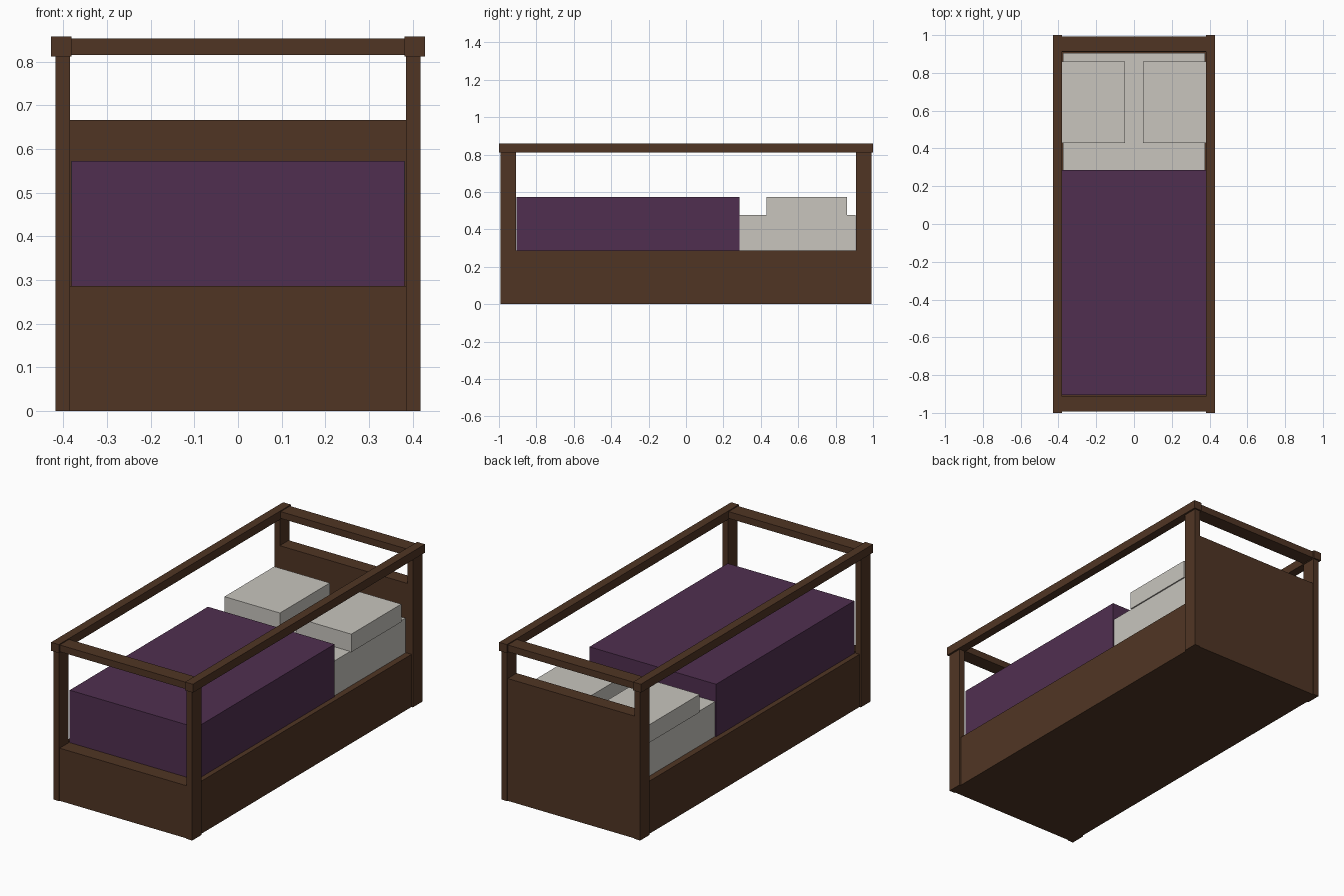
import bpy

if "Cube" in bpy.data.objects:
    bpy.data.objects.remove(bpy.data.objects["Cube"])


def linear(c):
    c /= 255
    return c / 12.92 if c <= 0.04045 else ((c + 0.055) / 1.055) ** 2.4


def material(name, rgb):
    m = bpy.data.materials.new(name)
    m.diffuse_color = (*[linear(c) for c in rgb], 1)
    m.use_nodes = True
    m.node_tree.nodes["Principled BSDF"].inputs["Base Color"].default_value = m.diffuse_color
    return m


WOOD = material("dark wood", (80, 53, 36))
PURPLE = material("purple cloth", (80, 47, 80))
LINEN = material("off white linen", (200, 197, 190))


def box(name, x, y, z, mat):
    """Box from (min, max) ranges on each axis."""
    bpy.ops.mesh.primitive_cube_add(size=1)
    ob = bpy.context.object
    ob.name = name
    for v in ob.data.vertices:
        v.co = [r[0] if c < 0 else r[1] for c, r in zip(v.co, (x, y, z))]
    ob.data.materials.append(mat)
    return ob


def span(a, b, s):
    return tuple(sorted((a * s, b * s)))


# Base box between the posts
box("bed_base", (-0.41, 0.41), (-0.91, 0.91), (0, 0.287), WOOD)

# Footboard made of two stacked boards, and tall headboard
box("footboard_lower", (-0.385, 0.385), (-0.987, -0.91), (0, 0.145), WOOD)
box("footboard_upper", (-0.385, 0.385), (-0.987, -0.91), (0.145, 0.287), WOOD)
box("headboard", (-0.385, 0.385), (0.91, 0.987), (0, 0.667), WOOD)

for sx, side in ((-1, "left"), (1, "right")):
    # Corner posts
    for sy, end in ((-1, "front"), (1, "back")):
        box(f"{end}_{side}_post", span(0.385, 0.418, sx), span(0.91, 0.992, sy),
            (0, 0.814), WOOD)
    # Long top rail
    box(f"{side}_top_rail", span(0.381, 0.428, sx), (-1, 1), (0.812, 0.858), WOOD)
    # Pillow, slightly overhanging the mattress
    box(f"{side}_pillow", span(0.048, 0.383, sx), (0.43, 0.86), (0.475, 0.573), LINEN)

# Short top rails
for sy, end in ((-1, "front"), (1, "back")):
    box(f"{end}_top_rail", (-0.383, 0.383), span(0.912, 0.992, sy),
        (0.816, 0.853), WOOD)

# Bedding
box("mattress", (-0.376, 0.376), (-0.9, 0.905), (0.284, 0.477), LINEN)
box("blanket", (-0.382, 0.382), (-0.905, 0.286), (0.284, 0.573), PURPLE)
